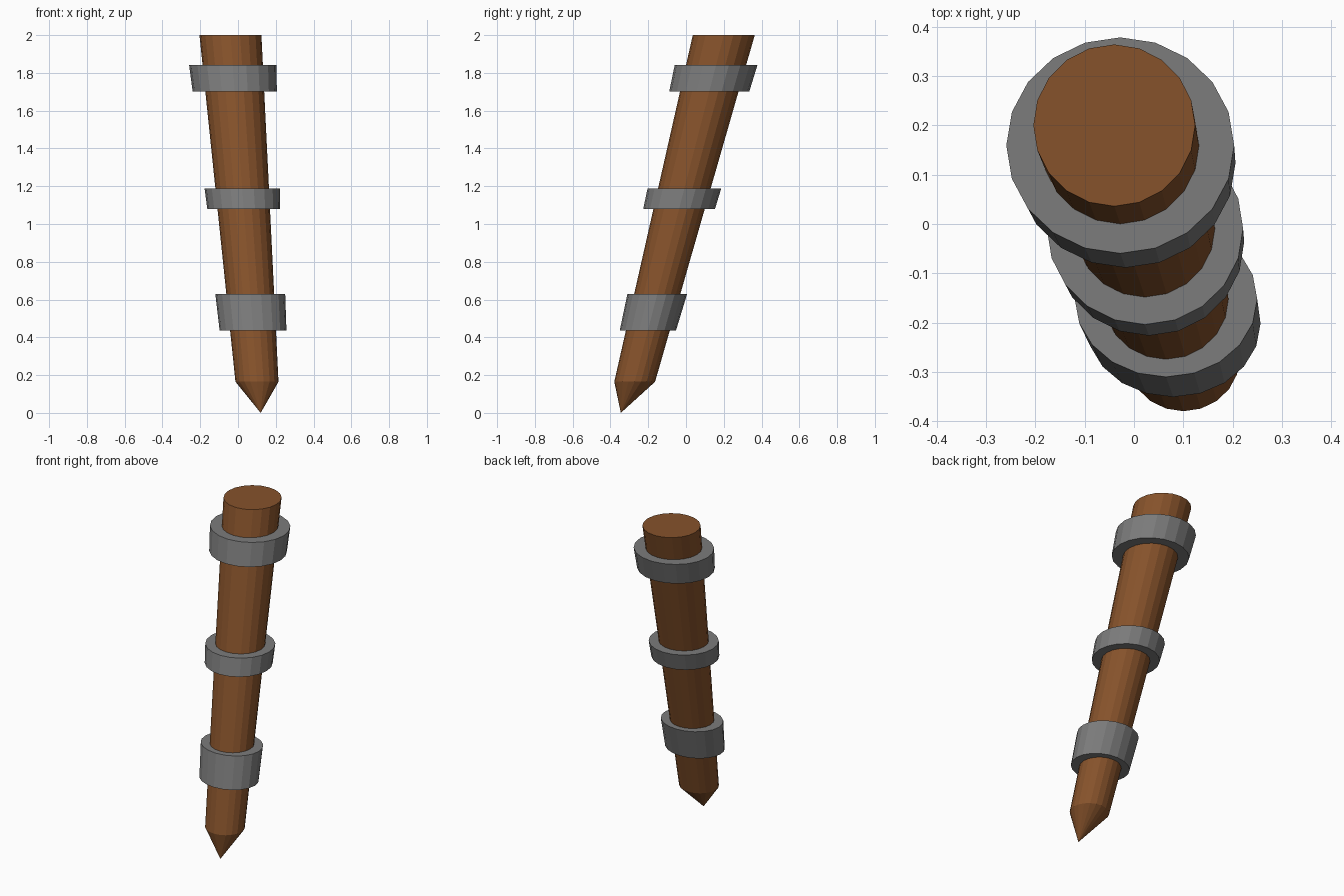
import bpy, bmesh, math

if "Cube" in bpy.data.objects:
    bpy.data.objects.remove(bpy.data.objects["Cube"])

SIDES = 20


def material(name, rgb):
    m = bpy.data.materials.new(name)
    m.diffuse_color = (*rgb, 1)
    m.use_nodes = True
    m.node_tree.nodes["Principled BSDF"].inputs["Base Color"].default_value = m.diffuse_color
    return m


wood = material("brown wood", (0.24, 0.085, 0.024))
iron = material("grey iron", (0.2, 0.2, 0.2))


def axis(z):
    """Centre of the leaning post at height z."""
    return -0.04 + 0.0765 * (2 - z), 0.2 - 0.257 * (2 - z)


def loft(name, levels, mat, tip=None):
    """Closed stack of level ellipses (z, rx, ry) along the leaning axis."""
    bm = bmesh.new()
    rings = []
    for z, rx, ry in levels:
        cx, cy = axis(z)
        rings.append([bm.verts.new((cx + rx * math.cos(i * math.tau / SIDES),
                                    cy + ry * math.sin(i * math.tau / SIDES), z))
                      for i in range(SIDES)])
    for a, b in zip(rings, rings[1:]):
        for i in range(SIDES):
            j = (i + 1) % SIDES
            bm.faces.new((a[i], a[j], b[j], b[i]))
    bm.faces.new(rings[-1])
    if tip:
        t = bm.verts.new(tip)
        for i in range(SIDES):
            bm.faces.new((t, rings[0][(i + 1) % SIDES], rings[0][i]))
    else:
        bm.faces.new(rings[0][::-1])
    bmesh.ops.recalc_face_normals(bm, faces=bm.faces)
    mesh = bpy.data.meshes.new(name)
    bm.to_mesh(mesh)
    bm.free()
    mesh.materials.append(mat)
    obj = bpy.data.objects.new(name, mesh)
    bpy.context.collection.objects.link(obj)


# Leaning, tapered post with a sharpened foot
loft("post", [(0.165, 0.114, 0.108), (2.0, 0.164, 0.164)], wood, tip=(0.12, -0.345, 0))

# Three collars around the post
loft("lower_band", [(0.437, 0.177, 0.149), (0.63, 0.185, 0.158)], iron)
loft("middle_band", [(1.08, 0.193, 0.19), (1.187, 0.199, 0.195)], iron)
loft("upper_band", [(1.702, 0.223, 0.212), (1.842, 0.231, 0.219)], iron)
